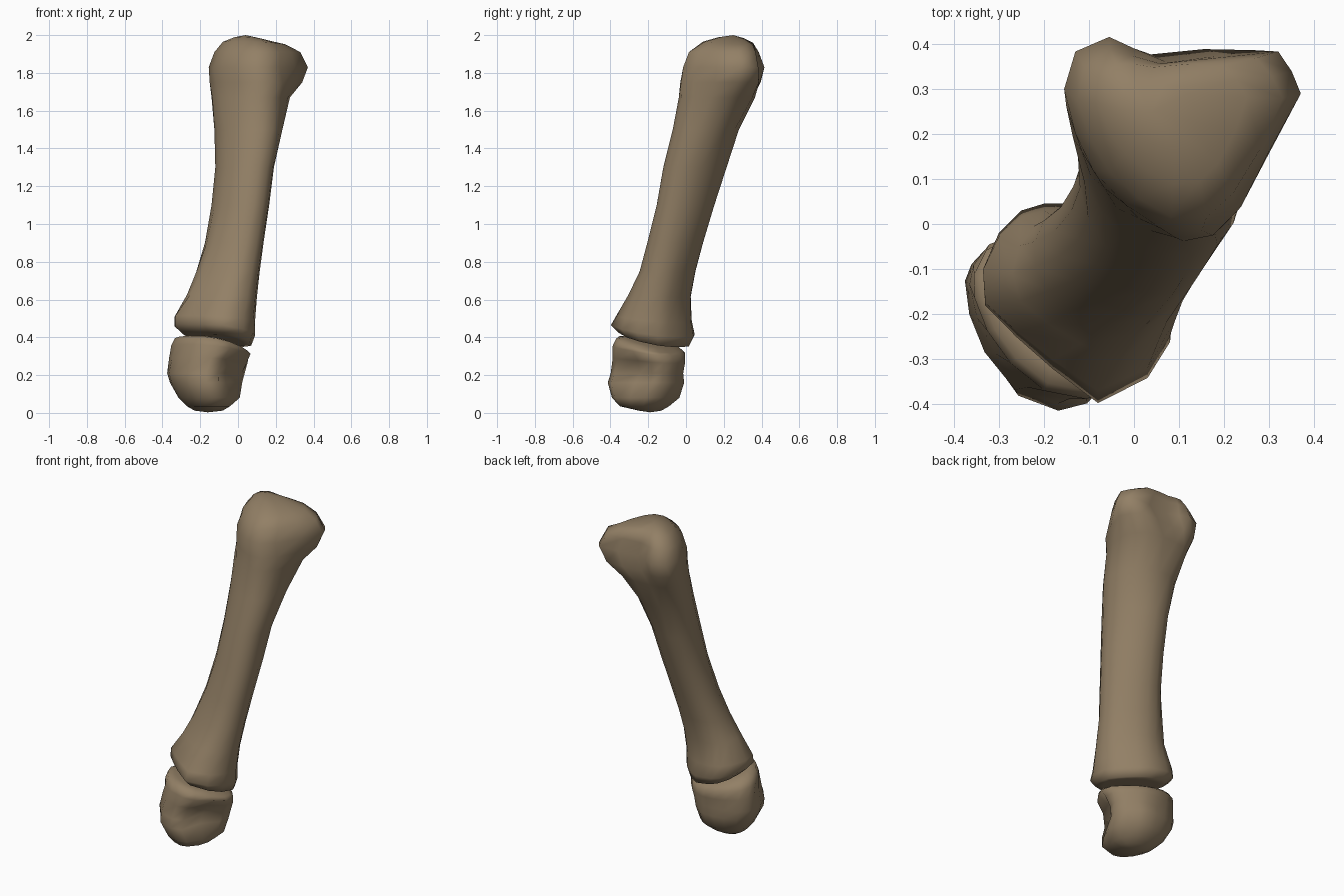
import bpy, math
from mathutils import Vector

bone = bpy.data.materials.new("bone_tan")
bone.diffuse_color = (0.29, 0.215, 0.132, 1)

# Plan outlines (anticlockwise, starting on the right)
HEAD = [(.37, .29), (.35, .34), (.32, .385), (.2, .377), (.07, .362), (0, .392), (-.055, .418), (-.13, .385),
        (-.155, .3), (-.13, .2), (-.09, .115), (-.02, .04), (.06, -.015), (.15, -.02), (.22, .04), (.3, .16)]
BASE = [(.06, -.09), (.02, -.04), (-.03, .005), (-.09, .04), (-.15, .045), (-.2, .045), (-.25, .03), (-.3, -.02),
        (-.335, -.1), (-.33, -.18), (-.26, -.25), (-.18, -.32), (-.08, -.395), (.03, -.34), (.08, -.26), (.09, -.15)]
BLOCK = [(.055, -.12), (.01, -.065), (-.05, -.02), (-.1, 0), (-.17, 0), (-.24, -.01), (-.32, -.035), (-.36, -.08),
         (-.375, -.12), (-.365, -.2), (-.33, -.29), (-.26, -.38), (-.16, -.415), (-.08, -.405), (.025, -.32), (.07, -.21)]
# Shaft section: an ellipse leaning towards the front right
ROUND = [(math.cos(a) - .15 * math.sin(a), math.sin(a) - .15 * math.cos(a))
         for a in (math.radians(20 + 22.5 * i) for i in range(16))]


def unit(pts):
    """Scale an outline to the 0..1 square."""
    xs, ys = zip(*pts)
    return [((x - min(xs)) / (max(xs) - min(xs)), (y - min(ys)) / (max(ys) - min(ys))) for x, y in pts]


def loft(name, shape_of, rows, lo, hi, dents=()):
    """Skin rings given as z, x range, y range, outline weight, tilt; close with end points lo and hi."""
    verts, circle = [], unit(ROUND)
    for z, x0, x1, y0, y1, w, tilt in rows:
        blend = [((1 - w) * c[0] + w * s[0], (1 - w) * c[1] + w * s[1])
                 for c, s in zip(circle, unit(shape_of(z)))]
        for u, v in unit(blend):
            x, y = x0 + u * (x1 - x0), y0 + v * (y1 - y0)
            dx, dy = x - (x0 + x1) / 2, y - (y0 + y1) / 2
            verts.append(Vector((x, y, z - tilt * (.19 * dx + .2 * dy))))
    for centre, push, radius in dents:
        for p in verts:
            p += Vector(push) * math.exp(-((p - Vector(centre)).length / radius) ** 2)
    n, faces = 16, []
    for r in range(len(rows) - 1):
        for i in range(n):
            j = (i + 1) % n
            faces.append((r * n + i, r * n + j, r * n + n + j, r * n + n + i))
    top = (len(rows) - 1) * n
    verts += [Vector(lo), Vector(hi)]
    for i in range(n):
        j = (i + 1) % n
        faces += [(j, i, len(verts) - 2), (top + i, top + j, len(verts) - 1)]
    me = bpy.data.meshes.new(name)
    me.from_pydata(verts, [], faces)
    me.materials.append(bone)
    me.shade_smooth()
    ob = bpy.data.objects.new(name, me)
    bpy.context.collection.objects.link(ob)
    return ob


# Long shaft with flared base and two-lobed head
loft("long_bone", lambda z: HEAD if z > 1.1 else BASE, [
    (.39, -.25, .03, -.32, -.02, 1, 1),
    (.395, -.29, .07, -.36, .02, 1, 1),
    (.44, -.335, .09, -.397, .045, 1, .7),
    (.50, -.335, .09, -.37, .03, 1, .4),
    (.62, -.27, .10, -.305, .025, .7, .2),
    (.75, -.22, .115, -.245, .05, .4, 0),
    (.90, -.175, .135, -.205, .09, .2, 0),
    (1.1, -.14, .165, -.155, .15, 0, 0),
    (1.3, -.12, .19, -.12, .215, 0, 0),
    (1.5, -.125, .235, -.07, .28, .15, 0),
    (1.67, -.14, .275, -.038, .365, .45, 0),
    (1.75, -.15, .34, -.03, .395, .75, 0),
    (1.83, -.155, .37, -.015, .415, 1, 0),
    (1.91, -.125, .33, .015, .385, .85, 0),
    (1.96, -.08, .25, .09, .355, .7, .2),
    (1.985, -.02, .13, .17, .31, .5, .3),
], (-.13, -.17, .40), (.04, .25, 2.0))

# Short block under the base, with a groove in its front right side
loft("short_block", lambda z: BLOCK, [
    (.012, -.23, -.08, -.25, -.13, .5, 0),
    (.035, -.27, -.04, -.35, -.09, .7, 0),
    (.08, -.315, .02, -.393, -.035, .8, 0),
    (.16, -.36, .04, -.415, -.01, 1, 0),
    (.21, -.375, .055, -.40, -.015, 1, 0),
    (.28, -.365, .07, -.39, -.005, .85, .3),
    (.335, -.355, .08, -.39, -.005, .6, .6),
    (.365, -.335, .06, -.37, -.03, .6, 1),
    (.38, -.28, .0, -.32, -.08, .6, 1),
], (-.16, -.19, .003), (-.15, -.2, .385), [((.03, -.31, .21), (-.085, .07, 0), .11)])
